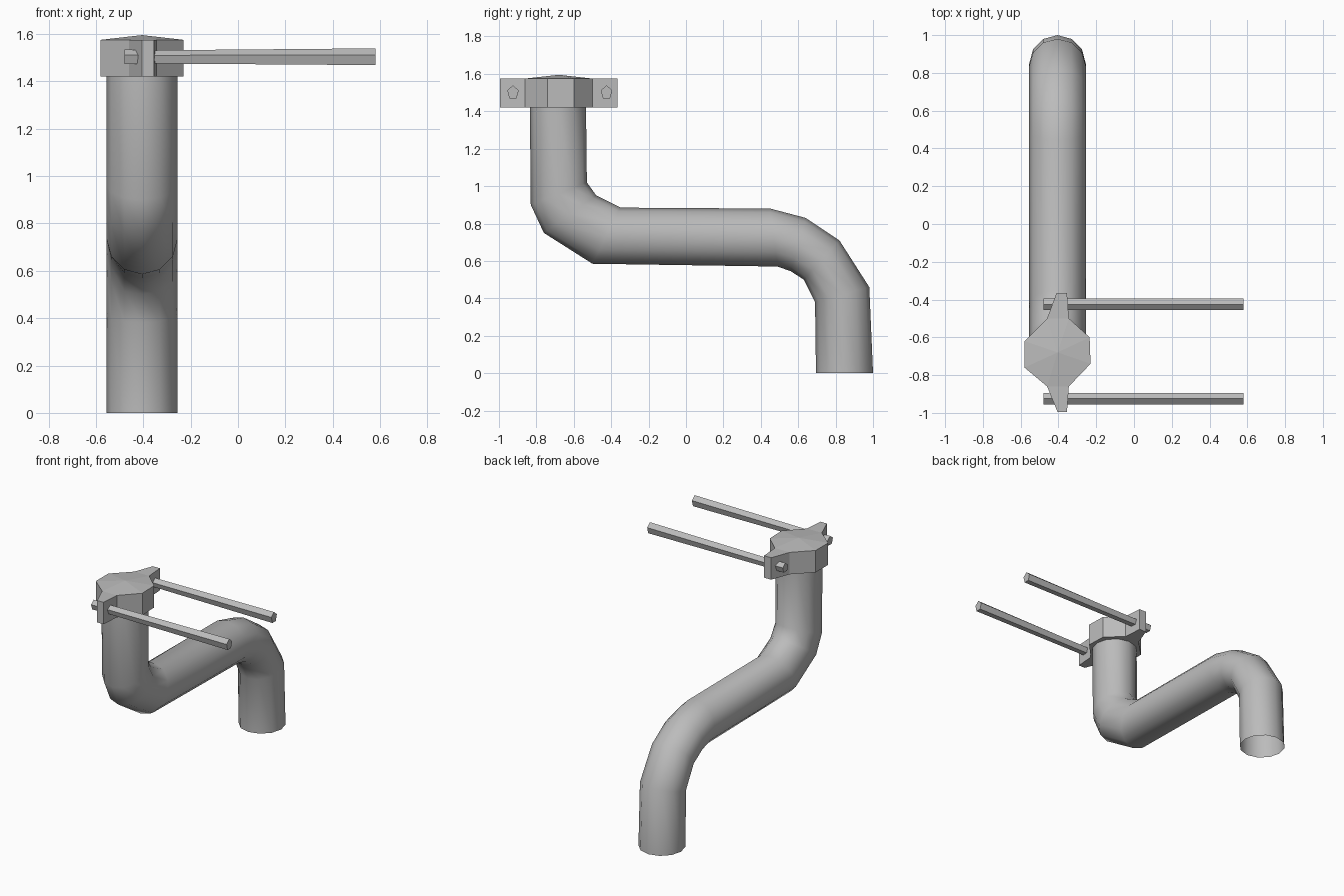
import bpy, bmesh, math

cube = bpy.data.objects.get("Cube")
if cube:
    bpy.data.objects.remove(cube, do_unlink=True)

grey = bpy.data.materials.new("matte_grey")
grey.use_nodes = True
grey.diffuse_color = (0.5, 0.5, 0.5, 1)
grey.node_tree.nodes["Principled BSDF"].inputs["Base Color"].default_value = (0.5, 0.5, 0.5, 1)

CX = -0.405  # pipe axis in x


def finish(name, bm, smooth=None):
    bmesh.ops.recalc_face_normals(bm, faces=bm.faces)
    mesh = bpy.data.meshes.new(name)
    bm.to_mesh(mesh)
    bm.free()
    mesh.materials.append(grey)
    obj = bpy.data.objects.new(name, mesh)
    bpy.context.collection.objects.link(obj)
    if smooth:
        bpy.ops.object.select_all(action='DESELECT')
        obj.select_set(True)
        bpy.context.view_layer.objects.active = obj
        bpy.ops.object.shade_smooth_by_angle(angle=math.radians(smooth))
    return obj


def loft(name, rings, caps=(), smooth=None):
    """Skin a list of equal-length point rings, capping the chosen ones."""
    bm = bmesh.new()
    loops = [[bm.verts.new(p) for p in ring] for ring in rings]
    n = len(loops[0])
    for a, b in zip(loops, loops[1:]):
        for i in range(n):
            j = (i + 1) % n
            bm.faces.new((a[i], a[j], b[j], b[i]))
    for c in caps:
        bm.faces.new(loops[c])
    return finish(name, bm, smooth)


# Bent pipe: each ring spans an inner and an outer point (y, z) of the bends
SIDES = 12
spans = [((0.695, 0), (1.0, 0)), ((0.69, 0.38), (0.98, 0.46)),
         ((0.63, 0.50), (0.82, 0.71)), ((0.56, 0.545), (0.64, 0.83)),
         ((0.49, 0.57), (0.45, 0.88)), ((-0.50, 0.585), (-0.35, 0.885)),
         ((-0.76, 0.75), (-0.48, 0.95)), ((-0.83, 0.90), (-0.53, 1.02)),
         ((-0.835, 1.45), (-0.535, 1.45))]
rings = []
for (y0, z0), (y1, z1) in spans:
    ring = []
    for i in range(SIDES):
        a = math.tau * i / SIDES
        t = (1 + math.cos(a)) / 2
        ring.append((CX + 0.15 * math.sin(a), y0 + (y1 - y0) * t, z0 + (z1 - z0) * t))
    rings.append(ring)
loft("bent_pipe", rings, smooth=60)

# Clamp cap: body with two ears and a shallow pointed top
outline = [(-0.355, -0.365), (-0.345, -0.50), (-0.235, -0.60), (-0.23, -0.74),
           (-0.345, -0.86), (-0.355, -0.995), (-0.405, -0.995), (-0.46, -0.86),
           (-0.58, -0.76), (-0.58, -0.62), (-0.46, -0.50), (-0.41, -0.365)]
bm = bmesh.new()
low, high = ([bm.verts.new((x, y, z)) for x, y in outline] for z in (1.42, 1.575))
bm.faces.new(low)
n = len(outline)
for i in range(n):
    j = (i + 1) % n
    bm.faces.new((low[i], low[j], high[j], high[i]))
apex = bm.verts.new((CX, -0.68, 1.595))
body = [1, 2, 3, 4, 7, 8, 9, 10]
for i, j in zip(body, body[1:] + body[:1]):
    bm.faces.new((high[i], high[j], apex))
bm.faces.new([high[i] for i in (4, 5, 6, 7)])
bm.faces.new([high[i] for i in (10, 11, 0, 1)])
finish("clamp_cap", bm)

# Two five-sided rods passing through the clamp ears
for name, y in (("front_rod", -0.925), ("rear_rod", -0.425)):
    rings = []
    for x, h in ((-0.48, 0.034), (-0.35, 0.031), (0.58, 0.039)):
        rings.append([(x, y + 0.032 * math.sin(math.tau * i / 5),
                       1.5 + h * math.cos(math.tau * i / 5)) for i in range(5)])
    loft(name, rings, caps=(0, -1))
